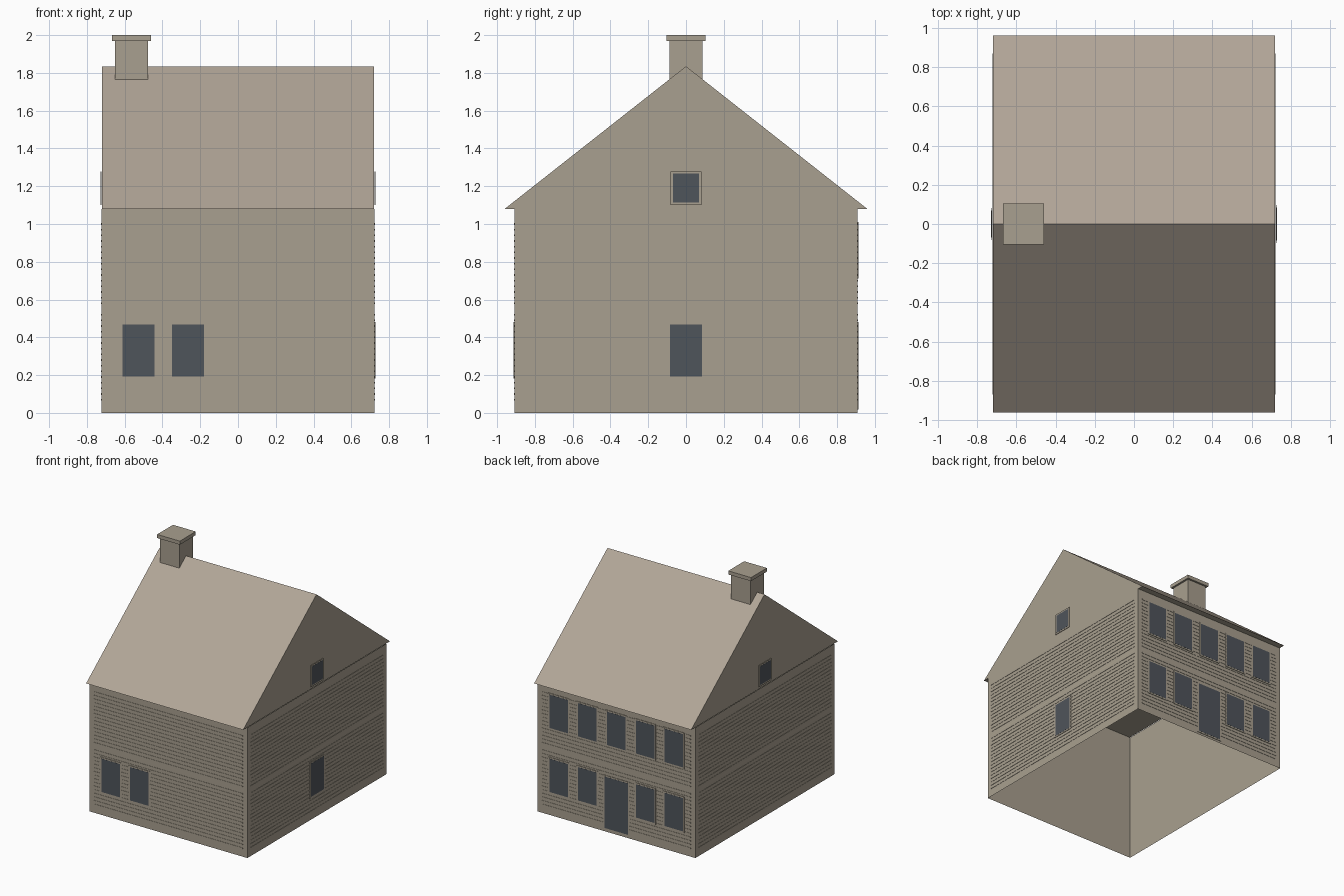
import bpy
import bmesh

cube = bpy.data.objects.get("Cube")
if cube:
    bpy.data.objects.remove(cube, do_unlink=True)


def srgb(r, g, b):
    return tuple((c / 255) ** 2.2 for c in (r, g, b)) + (1.0,)


def material(name, colour):
    mat = bpy.data.materials.new(name)
    mat.use_nodes = True
    mat.diffuse_color = colour
    mat.node_tree.nodes["Principled BSDF"].inputs["Base Color"].default_value = colour
    return mat


tan = material("tan_siding", srgb(167, 158, 142))
roof_tan = material("pinkish_tan_roof", srgb(176, 164, 150))
slate = material("slate_glass", srgb(80, 85, 91))

HX, HY = 0.722, 0.908      # half sizes of the walls
EAVE, RIDGE = 1.08, 1.835


def finish(name, bm, *mats):
    bmesh.ops.recalc_face_normals(bm, faces=bm.faces)
    mesh = bpy.data.meshes.new(name)
    bm.to_mesh(mesh)
    bm.free()
    for mat in mats:
        mesh.materials.append(mat)
    obj = bpy.data.objects.new(name, mesh)
    bpy.context.collection.objects.link(obj)
    return obj


def add_box(bm, lo, hi):
    verts = bmesh.ops.create_cube(bm, size=1)["verts"]
    for v in verts:
        for i in range(3):
            v.co[i] = lo[i] if v.co[i] < 0 else hi[i]
    return verts


def add_plate(bm, side, u, half, z0, z1, start, end):
    """Thin plate on one outer wall, between two distances from its surface."""
    axis, sign = (0, 1) if side in ("left", "right") else (1, 1)
    if side in ("right", "front"):
        sign = -1
    wall = HX if axis == 0 else HY
    a, b = sorted((sign * (wall + start), sign * (wall + end)))
    if axis == 0:
        add_box(bm, (a, u - half, z0), (b, u + half, z1))
    else:
        add_box(bm, (u - half, a, z0), (u + half, b, z1))


# Walls: hollow shell, open below, closed above by the roof
bm = bmesh.new()
add_box(bm, (-HX, -HY, 0), (HX, HY, EAVE))
caps = [f for f in bm.faces if all(v.co.z == f.verts[0].co.z for v in f.verts)]
bmesh.ops.delete(bm, geom=caps, context="FACES_ONLY")
finish("walls", bm, tan)

# Roof: triangular prism with overhanging eaves and plain gable ends
bm = bmesh.new()
RX = HX - 0.003
profile = ((-0.96, EAVE), (0.96, EAVE), (0, RIDGE))
face = bm.faces.new([bm.verts.new((-RX, y, z)) for y, z in profile])
ext = bmesh.ops.extrude_face_region(bm, geom=[face], use_keep_orig=True)["geom"]
for v in ext:
    if isinstance(v, bmesh.types.BMVert):
        v.co.x = RX
bmesh.ops.recalc_face_normals(bm, faces=bm.faces)
for f in bm.faces:
    f.material_index = 1 if f.normal.z > 0.1 else 0
finish("roof", bm, tan, roof_tan)

# Siding: two bands of horizontal strips on every wall
for side in ("front", "back", "left", "right"):
    half = 0.68 if side in ("front", "back") else 0.87
    bm = bmesh.new()
    for k in range(32):
        if k != 16:
            z = 0.07 + 0.03 * k
            add_plate(bm, side, 0, half, z - 0.004, z + 0.004, 0.0005, 0.003)
    finish(side + "_siding", bm, tan)


# Openings: a raised frame with a pane on it
def opening(name, side, u, half, z0, z1, border=0.012):
    bm = bmesh.new()
    add_plate(bm, side, u, half + border, z0 - border, z1 + border, 0.001, 0.005)
    finish(name + "_frame", bm, tan)
    bm = bmesh.new()
    add_plate(bm, side, u, half, z0, z1, 0.002, 0.006)
    finish(name + "_pane", bm, slate)


LOW, HIGH = (0.193, 0.468), (0.723, 0.998)
columns = (-0.526, -0.265, 0, 0.265, 0.526)
for i, x in enumerate(columns):
    opening(f"back_upper_window_{i}", "back", x, 0.085, *HIGH)
    if x:
        opening(f"back_lower_window_{i}", "back", x, 0.085, *LOW)
    if x < 0:
        opening(f"front_window_{i}", "front", x, 0.085, *LOW)
opening("back_door", "back", 0, 0.108, 0.03, 0.455)
opening("left_lower_window", "left", 0, 0.085, *LOW)
for side in ("left", "right"):
    opening(side + "_attic_window", side, 0, 0.07, 1.113, 1.267)

# Chimney: square stack straddling the ridge, with a wider cap
CX = -0.564
for name, half, z0, z1 in (("chimney_stack", 0.088, 1.76, 1.97),
                           ("chimney_cap", 0.104, 1.97, 2.0)):
    bm = bmesh.new()
    add_box(bm, (CX - half, -half, z0), (CX + half, half, z1))
    finish(name, bm, tan)
